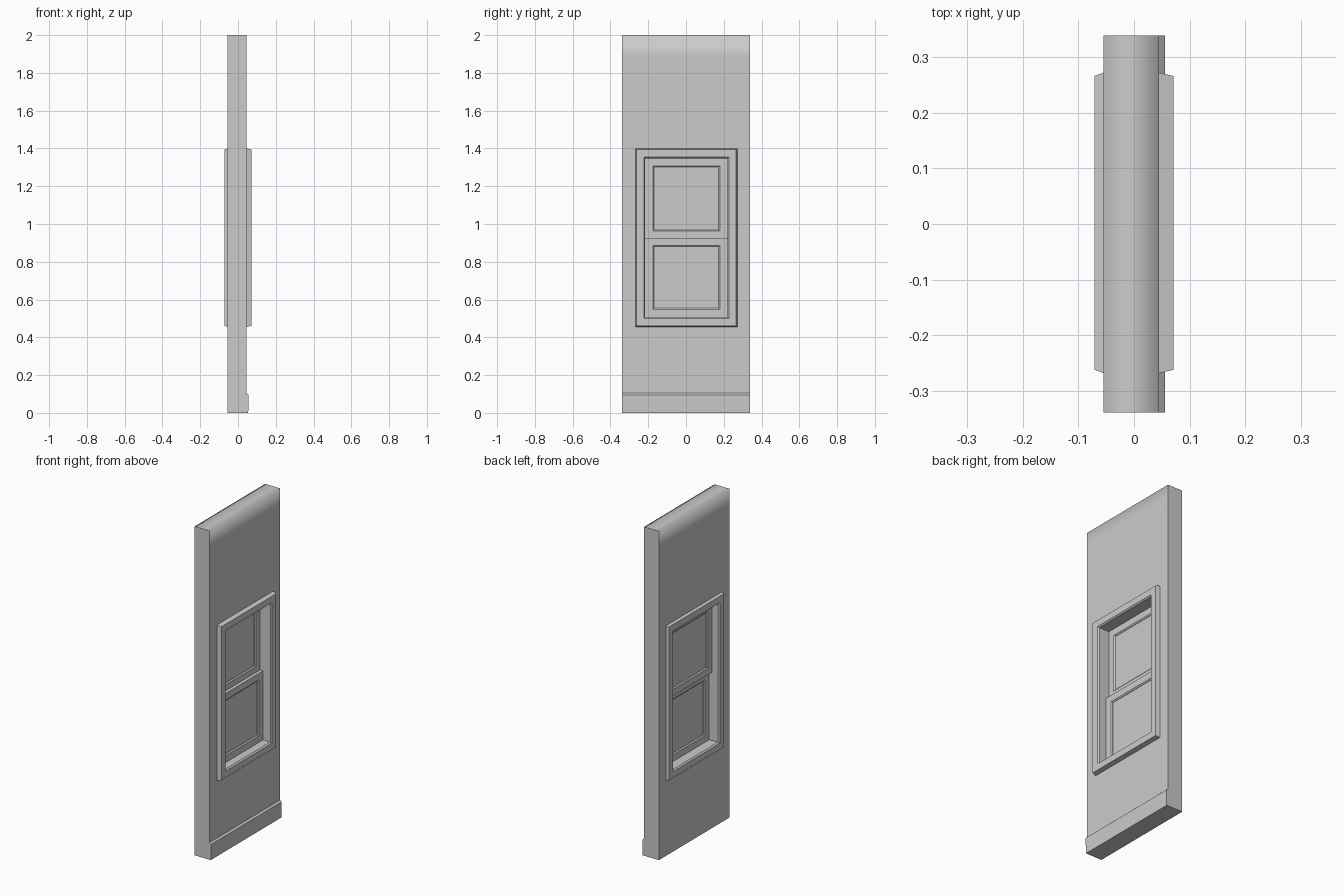
import bpy, bmesh

if "Cube" in bpy.data.objects:
    bpy.data.objects.remove(bpy.data.objects["Cube"])

CY = 0.002  # window centre in y


def finish(name, bm):
    bmesh.ops.recalc_face_normals(bm, faces=bm.faces)
    me = bpy.data.meshes.new(name)
    bm.to_mesh(me)
    bm.free()
    ob = bpy.data.objects.new(name, me)
    bpy.context.collection.objects.link(ob)
    return ob


def box_bm(x0, x1, y0, y1, z0, z1):
    bm = bmesh.new()
    bmesh.ops.create_cube(bm, size=1)
    for v in bm.verts:
        v.co.x = x1 if v.co.x > 0 else x0
        v.co.y = y1 if v.co.y > 0 else y0
        v.co.z = z1 if v.co.z > 0 else z0
    return bm


def frame(name, hy, z0, z1, profile, closed=False):
    """Mitred rectangular frame; profile points are (inset, x)."""
    bm = bmesh.new()
    rings = []
    for d, x in profile:
        y = hy - d
        rings.append([bm.verts.new((x, CY + sy, z)) for sy, z in
                      ((-y, z0 + d), (y, z0 + d), (y, z1 - d), (-y, z1 - d))])
    pairs = list(zip(rings, rings[1:]))
    if closed:
        pairs.append((rings[-1], rings[0]))
    for a, b in pairs:
        for i in range(4):
            j = (i + 1) % 4
            bm.faces.new((a[i], a[j], b[j], b[i]))
    return finish(name, bm)


# Wall panel, softly shaded over the top edge
bm = box_bm(-0.055, 0.045, -0.339, 0.339, 0, 2)
bmesh.ops.bisect_plane(bm, geom=bm.verts[:] + bm.edges[:] + bm.faces[:],
                       plane_co=(0, 0, 1.89), plane_no=(0, 0, 1))
bm.normal_update()
for f in bm.faces:
    f.smooth = abs(f.normal.y) < 0.5 and f.normal.z > -0.5
wall = finish("wall", bm)

# Window opening cut through the wall
cutter = finish("opening_cutter",
                box_bm(-0.2, 0.2, CY - 0.219, CY + 0.219, 0.506, 1.349))
cutter.hide_render = True
cutter.hide_viewport = True
mod = wall.modifiers.new("opening", 'BOOLEAN')
mod.object = cutter
mod.operation = 'DIFFERENCE'
mod.solver = 'EXACT'

# Casing on both faces with the jamb between them
frame("window_casing", 0.27, 0.455, 1.4,
      [(0, 0.045), (0.006, 0.071), (0.045, 0.071), (0.052, 0.063),
       (0.052, -0.063), (0.045, -0.071), (0.006, -0.071), (0, -0.055)])

# Two offset sashes, each with a bevelled frame and a pane
for name, z0, z1, xb, xf in (("upper_sash", 0.922, 1.348, -0.025, -0.005),
                             ("lower_sash", 0.507, 0.927, -0.005, 0.015)):
    frame(name, 0.218, z0, z1,
          [(0, xb), (0, xf), (0.040, xf), (0.047, xf - 0.006),
           (0.047, xb + 0.006), (0.040, xb)], closed=True)
    xm = (xb + xf) / 2
    finish(name + "_pane", box_bm(xm - 0.002, xm + 0.002, CY - 0.172,
                                  CY + 0.172, z0 + 0.046, z1 - 0.046))

# Baseboard extruded along the wall
bm = bmesh.new()
pts = [(0.045, 0), (0.054, 0), (0.056, 0.07), (0.056, 0.095), (0.045, 0.105)]
face = bm.faces.new([bm.verts.new((x, -0.339, z)) for x, z in pts])
ext = bmesh.ops.extrude_face_region(bm, geom=[face])
bmesh.ops.translate(bm, vec=(0, 0.678, 0),
                    verts=[g for g in ext["geom"]
                           if isinstance(g, bmesh.types.BMVert)])
if not face.is_valid or len(bm.faces) < 7:
    bmesh.ops.holes_fill(bm, edges=bm.edges)
finish("baseboard", bm)
